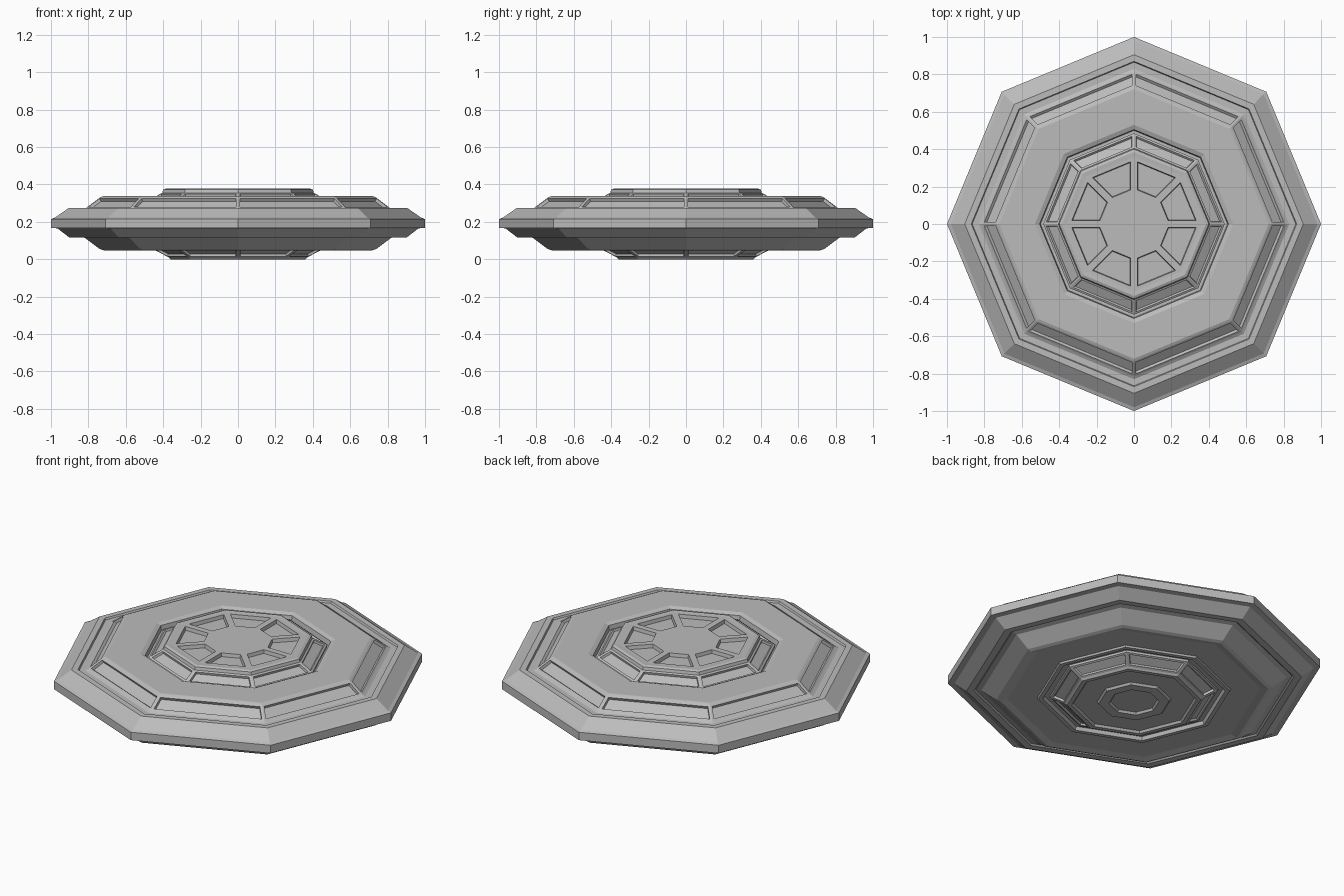
import bpy, bmesh
from math import cos, sin, pi

cube = bpy.data.objects.get("Cube")
if cube:
    bpy.data.objects.remove(cube, do_unlink=True)

SIDES = 8

grey = bpy.data.materials.new("plain_grey")
grey.use_nodes = True
colour = (0.5, 0.5, 0.5, 1)
grey.diffuse_color = colour
bsdf = next(n for n in grey.node_tree.nodes if n.type == 'BSDF_PRINCIPLED')
bsdf.inputs["Base Color"].default_value = colour


def octagon_part(name, profile, panels=()):
    """Turn a (radius, height) profile around z; panels = (band, frame width, depth)."""
    bm = bmesh.new()
    rings = []
    for r, z in profile:
        if r == 0:
            rings.append([bm.verts.new((0, 0, z))] * SIDES)
        else:
            rings.append([bm.verts.new((r * cos(2 * pi * i / SIDES),
                                        r * sin(2 * pi * i / SIDES), z))
                          for i in range(SIDES)])
    bands = []
    for a, b in zip(rings, rings[1:]):
        band = []
        for i in range(SIDES):
            j = (i + 1) % SIDES
            corners = list(dict.fromkeys((a[i], a[j], b[j], b[i])))
            band.append(bm.faces.new(corners))
        bands.append(band)
    bmesh.ops.recalc_face_normals(bm, faces=bm.faces[:])
    # Sunken panels framed by ribs
    for band, frame, depth in panels:
        faces = bands[band]
        bmesh.ops.inset_individual(bm, faces=faces, thickness=frame,
                                   use_even_offset=True)
        bmesh.ops.inset_individual(bm, faces=faces, thickness=0.004,
                                   depth=-depth, use_even_offset=True)
    mesh = bpy.data.meshes.new(name)
    bm.to_mesh(mesh)
    bm.free()
    mesh.materials.append(grey)
    obj = bpy.data.objects.new(name, mesh)
    bpy.context.collection.objects.link(obj)
    return obj


# Main saucer body: top centre, out over the rim, back to the bottom centre
octagon_part("hull", [
    (0, 0.30), (0.50, 0.30), (0.505, 0.328), (0.53, 0.338),
    (0.72, 0.338), (0.735, 0.332), (0.815, 0.272),
    (0.83, 0.264), (0.865, 0.264), (0.87, 0.274), (0.905, 0.274),
    (0.98, 0.222), (1.0, 0.215),
    (1.0, 0.168), (0.965, 0.165),
    (0.90, 0.115), (0.86, 0.115), (0.85, 0.122), (0.82, 0.115),
    (0.74, 0.055), (0.72, 0.048), (0.68, 0.056),
    (0.52, 0.056), (0.515, 0.046), (0.49, 0.046), (0.48, 0.065), (0, 0.065),
], panels=[(5, 0.012, 0.016)])

# Raised round hatch on top, with sloped panels and spoked windows
octagon_part("top_hatch", [
    (0, 0.29), (0.485, 0.29), (0.485, 0.312), (0.405, 0.355),
    (0.40, 0.372), (0.385, 0.378), (0.36, 0.376),
    (0.17, 0.376), (0, 0.376),
], panels=[(2, 0.012, 0.012), (6, 0.018, 0.02)])

# Matching hatch underneath with a small ringed boss
octagon_part("bottom_hatch", [
    (0, 0.08), (0.45, 0.08), (0.45, 0.052), (0.37, 0.01),
    (0.36, 0), (0.335, 0), (0.325, 0.012),
    (0.20, 0.012), (0.19, 0), (0.135, 0), (0.125, 0.012), (0, 0.012),
], panels=[(2, 0.012, 0.012)])
